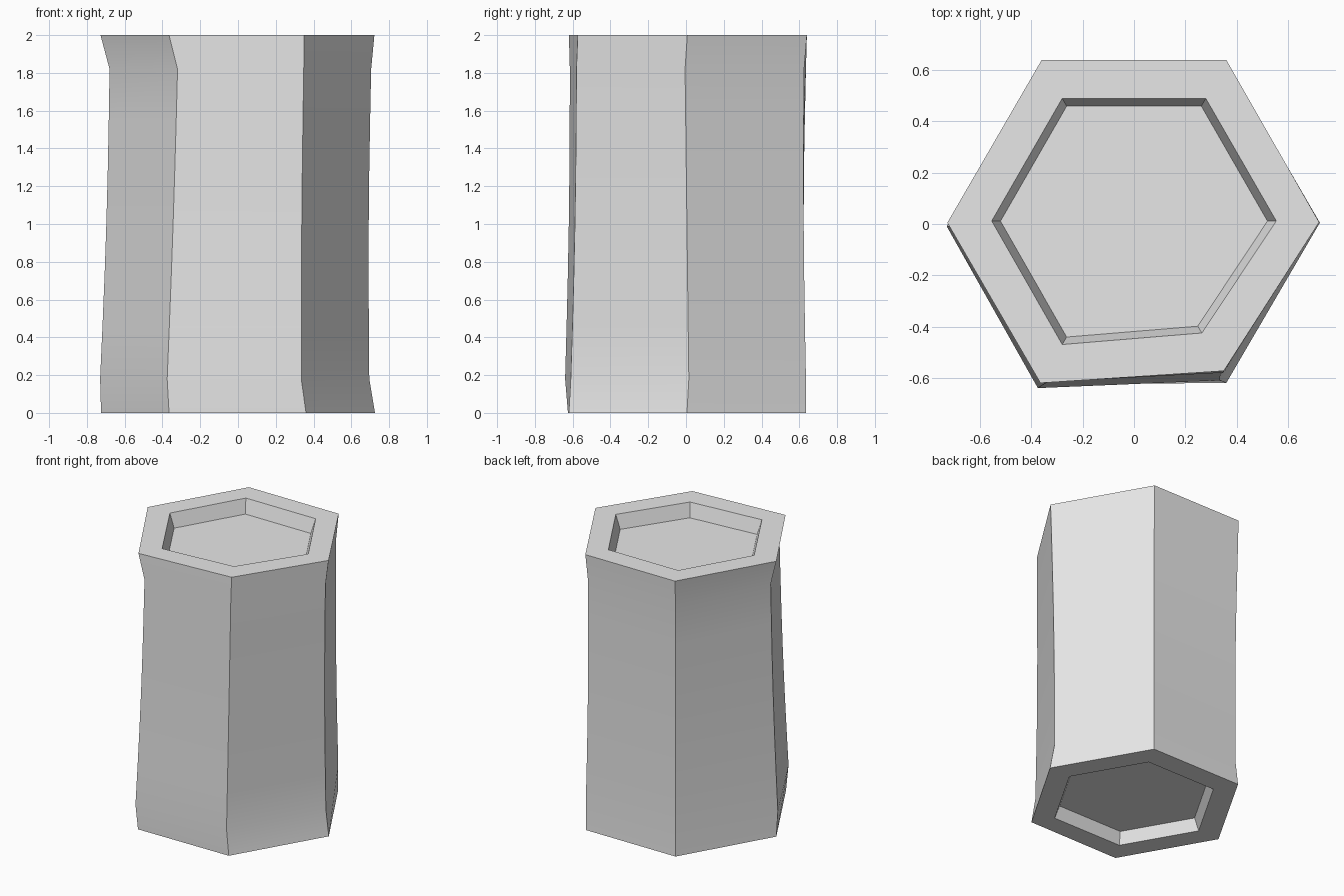
import bpy
import bmesh
import math
from mathutils import Vector

cube = bpy.data.objects.get("Cube")
if cube:
    bpy.data.objects.remove(cube, do_unlink=True)

HEIGHT = 2.0
LOW, HIGH = 0.18, 1.82      # heights where the shaft flares into its ends
BOW = 0.008                 # slight hollowing of the shaft


def hexagon(radius):
    return [Vector((radius * math.cos(math.radians(60 * i)),
                    radius * math.sin(math.radians(60 * i)))) for i in range(6)]


def points(*pairs):
    return [Vector(p) for p in pairs]


# Hand-hewn corner outlines, counter-clockwise from the +x corner
base = points((.725, .005), (.36, .635), (-.36, .635),
              (-.725, 0), (-.365, -.625), (.36, -.62))
low = points((.695, .015), (.36, .635), (-.35, .62),
             (-.73, -.01), (-.375, -.64), (.335, -.61))
high = points((.705, -.005), (.35, .625), (-.36, .635),
              (-.68, 0), (-.32, -.615), (.348, -.58))
top = points((.722, .007), (.36, .64), (-.36, .64),
             (-.728, .005), (-.365, -.62), (.35, -.573))

# Recess outlines: regular below, skewed along the front above
top_rim = points((.555, .012), (.28, .49), (-.28, .49),
                 (-.555, .012), (-.28, -.47), (.265, -.425))
top_floor = [p * .938 for p in top_rim]


def shaft_ring(t):
    """Outline of the shaft at fraction t between its two flares."""
    inward = BOW * math.sin(math.pi * t)
    ring = [a.lerp(b, t) for a, b in zip(low, high)]
    return [p - p.normalized() * inward for p in ring]


def add_ring(bm, outline, z):
    return [bm.verts.new((p.x, p.y, z)) for p in outline]


# Outlines in order from the lower recess floor, around the shaft, to the upper one
sections = [(hexagon(.52), .085), (hexagon(.555), 0), (base, 0)]
steps = 6
for s in range(steps + 1):
    t = s / steps
    sections.append((shaft_ring(t), LOW + (HIGH - LOW) * t))
sections += [(top, HIGH), (top_rim, HEIGHT), (top_floor, HEIGHT - .1)]

bm = bmesh.new()
rings = [add_ring(bm, outline, z) for outline, z in sections]
for lower, upper in zip(rings, rings[1:]):
    for i in range(6):
        j = (i + 1) % 6
        bm.faces.new((lower[i], lower[j], upper[j], upper[i]))
bm.faces.new(rings[0][::-1])
bm.faces.new(rings[-1])
# Bring the top outline up to full height
for v in rings[-3]:
    v.co.z = HEIGHT
bmesh.ops.recalc_face_normals(bm, faces=bm.faces)

mesh = bpy.data.meshes.new("hexagonal_column")
bm.to_mesh(mesh)
bm.free()
column = bpy.data.objects.new("hexagonal_column", mesh)
bpy.context.collection.objects.link(column)

# Plain stone colour
stone = bpy.data.materials.new("light_grey_stone")
stone.use_nodes = True
colour = (.8, .8, .8, 1)
stone.diffuse_color = colour
stone.node_tree.nodes["Principled BSDF"].inputs["Base Color"].default_value = colour
mesh.materials.append(stone)

# Soft flares, crisp corners
bpy.ops.object.select_all(action="DESELECT")
column.select_set(True)
bpy.context.view_layer.objects.active = column
bpy.ops.object.shade_smooth_by_angle(angle=math.radians(30))
